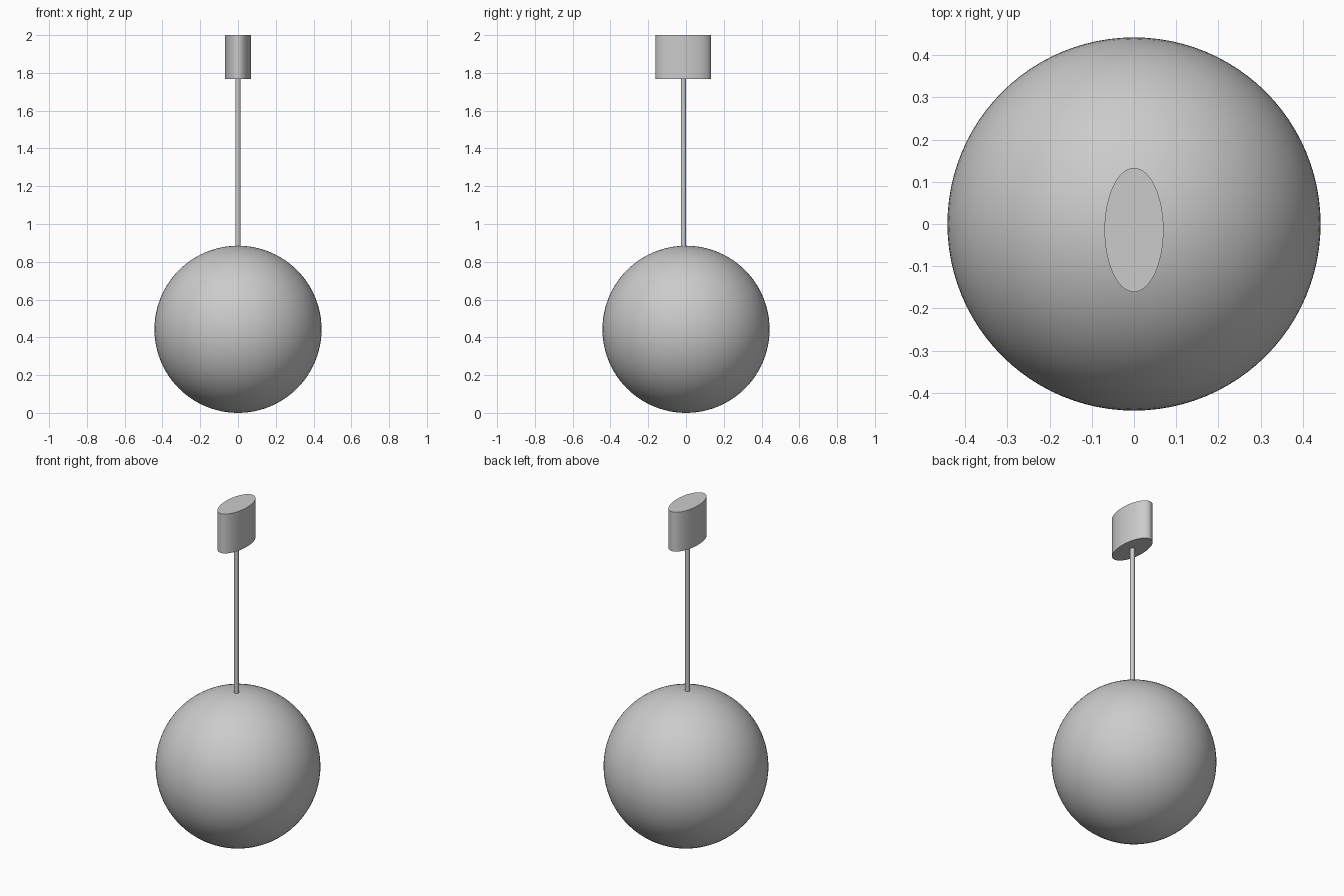
import bpy
import math

cube = bpy.data.objects.get("Cube")
if cube:
    bpy.data.objects.remove(cube, do_unlink=True)

# Single grey finish
GREY = (0.6, 0.6, 0.6, 1.0)
grey = bpy.data.materials.new("light_grey")
grey.use_nodes = True
grey.diffuse_color = GREY
bsdf = next(n for n in grey.node_tree.nodes if n.type == 'BSDF_PRINCIPLED')
bsdf.inputs["Base Color"].default_value = GREY

GLOBE_R = 0.4425
MOUNT_Y = -0.014
CANOPY_BASE, TOP = 1.767, 2.0


def finish(name):
    obj = bpy.context.object
    obj.name = name
    obj.data.materials.append(grey)
    bpy.ops.object.transform_apply(location=False, rotation=False, scale=True)
    bpy.ops.object.shade_smooth_by_angle(angle=math.radians(40))
    return obj


def column(name, rx, ry, z0, z1, sides):
    """Upright elliptical cylinder between two heights."""
    bpy.ops.mesh.primitive_cylinder_add(
        vertices=sides, radius=1, depth=z1 - z0,
        location=(0, MOUNT_Y, (z0 + z1) / 2))
    bpy.context.object.scale = (rx, ry, 1)
    return finish(name)


# Globe shade
bpy.ops.mesh.primitive_uv_sphere_add(
    segments=96, ring_count=48, radius=GLOBE_R, location=(0, 0, GLOBE_R))
finish("globe_shade")

# Thin hanging rod, sunk slightly into the globe
column("hanging_rod", 0.0135, 0.0135, 2 * GLOBE_R - 0.01, CANOPY_BASE, 32)

# Oval ceiling canopy
column("ceiling_canopy", 0.07, 0.147, CANOPY_BASE, TOP, 96)
